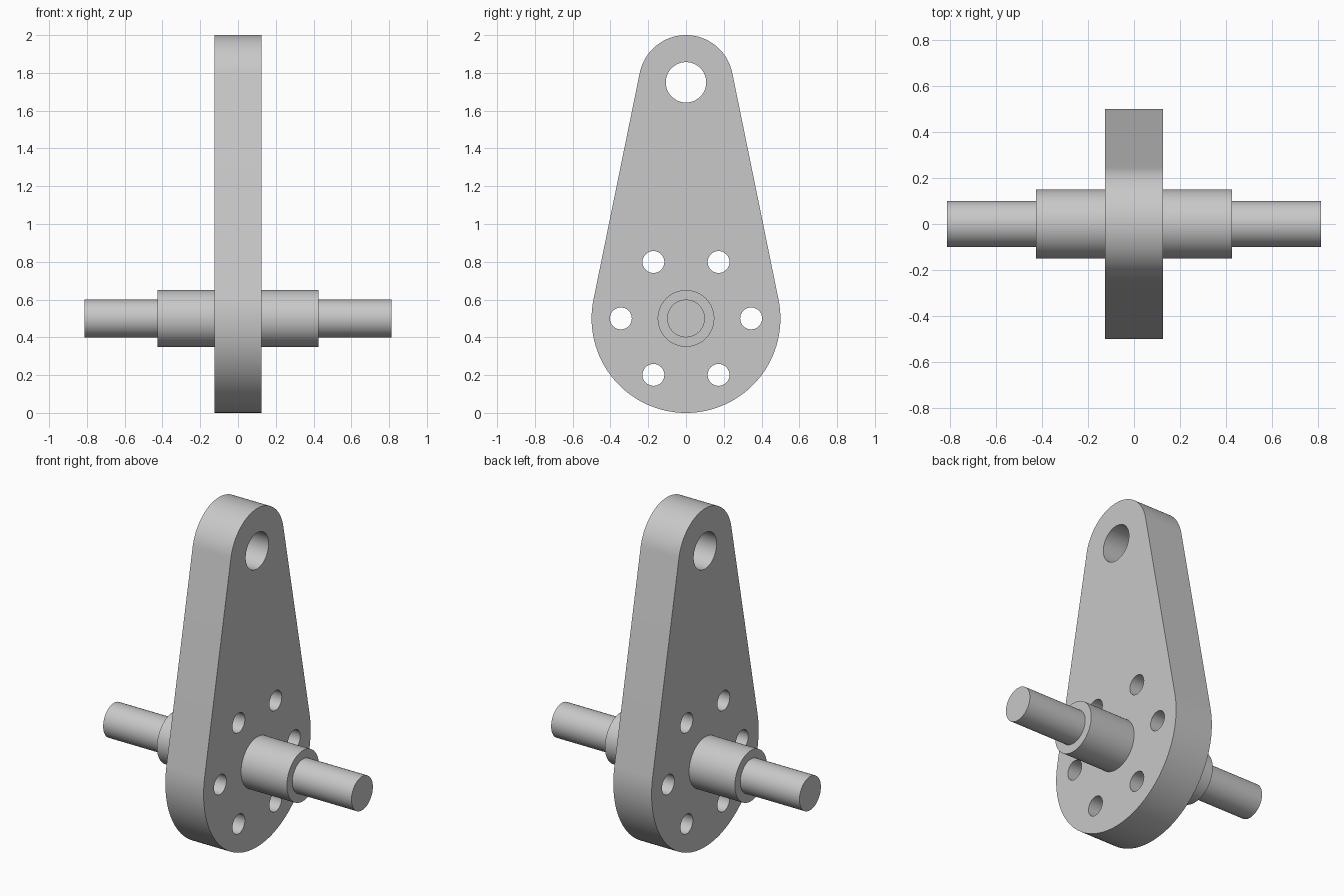
import bpy
import bmesh
from math import asin, cos, sin, pi, radians

cube = bpy.data.objects.get("Cube")
if cube:
    bpy.data.objects.remove(cube, do_unlink=True)

steel = bpy.data.materials.new("grey_steel")
steel.use_nodes = True
colour = (0.58, 0.58, 0.58, 1)
steel.diffuse_color = colour
steel.node_tree.nodes["Principled BSDF"].inputs["Base Color"].default_value = colour

HUB_Z, HUB_R = 0.5, 0.5      # large rounded end
EYE_Z, EYE_R = 1.75, 0.25    # small rounded end
HALF_THICK = 0.125


def add_object(name, bm):
    bmesh.ops.recalc_face_normals(bm, faces=bm.faces)
    mesh = bpy.data.meshes.new(name)
    bm.to_mesh(mesh)
    bm.free()
    mesh.materials.append(steel)
    obj = bpy.data.objects.new(name, mesh)
    bpy.context.collection.objects.link(obj)
    return obj


def extrude_x(bm, outline, half):
    """Extrude a closed (y, z) outline from -half to +half along x."""
    face = bm.faces.new([bm.verts.new((-half, y, z)) for y, z in outline])
    result = bmesh.ops.extrude_face_region(bm, geom=[face], use_keep_orig=True)
    verts = [v for v in result["geom"] if isinstance(v, bmesh.types.BMVert)]
    bmesh.ops.translate(bm, verts=verts, vec=(2 * half, 0, 0))


def arc(y, z, r, start, end, steps):
    angles = [start + (end - start) * i / steps for i in range(steps + 1)]
    return [(y + r * cos(a), z + r * sin(a)) for a in angles]


def circle(y, z, r, sides):
    return arc(y, z, r, 0, 2 * pi, sides)[:-1]


def finish(obj):
    bpy.ops.object.select_all(action='DESELECT')
    obj.select_set(True)
    bpy.context.view_layer.objects.active = obj
    bpy.ops.object.shade_smooth_by_angle(angle=radians(30))


# Tapered arm: two arcs joined by their common tangents
tilt = asin((HUB_R - EYE_R) / (EYE_Z - HUB_Z))
outline = arc(0, EYE_Z, EYE_R, tilt, pi - tilt, 40)
outline += arc(0, HUB_Z, HUB_R, pi - tilt, 2 * pi + tilt, 64)
bm = bmesh.new()
extrude_x(bm, outline, HALF_THICK)
arm = add_object("crank_arm", bm)

# Pin hole and ring of six bolt holes
bm = bmesh.new()
extrude_x(bm, circle(0, EYE_Z, 0.107, 48), HALF_THICK * 2)
for i in range(6):
    y, z = 0.345 * cos(i * pi / 3), HUB_Z + 0.345 * sin(i * pi / 3)
    extrude_x(bm, circle(y, z, 0.058, 32), HALF_THICK * 2)
cutter = add_object("hole_cutter", bm)
cutter.hide_render = True

cut = arm.modifiers.new("holes", 'BOOLEAN')
cut.operation = 'DIFFERENCE'
cut.solver = 'EXACT'
cut.object = cutter
bpy.context.view_layer.objects.active = arm
bpy.ops.object.modifier_apply(modifier=cut.name)
bpy.data.objects.remove(cutter, do_unlink=True)
finish(arm)

# Stepped shaft on each side of the arm, lathed around x
profile = [(HALF_THICK, 0.15), (0.425, 0.15), (0.425, 0.1), (0.812, 0.1)]
SIDES = 64
for name, side in (("left_shaft", 1), ("right_shaft", -1)):
    bm = bmesh.new()
    rings = [[bm.verts.new((side * x, y, z)) for y, z in circle(0, HUB_Z, r, SIDES)]
             for x, r in profile]
    for a, b in zip(rings, rings[1:]):
        for i in range(SIDES):
            j = (i + 1) % SIDES
            bm.faces.new((a[i], a[j], b[j], b[i]))
    bm.faces.new(rings[0])
    bm.faces.new(rings[-1])
    finish(add_object(name, bm))
